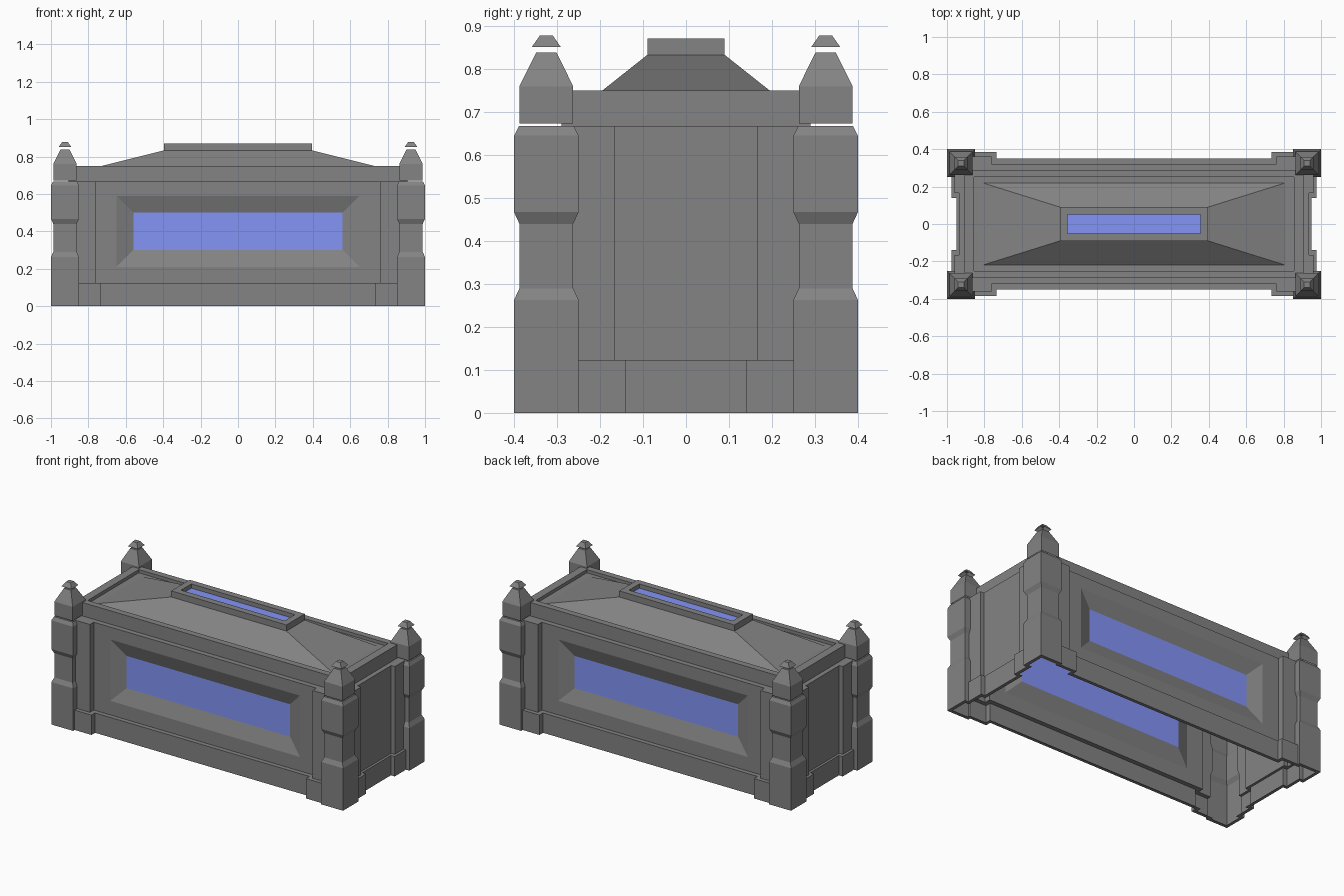
import bpy
import bmesh

if "Cube" in bpy.data.objects:
    bpy.data.objects.remove(bpy.data.objects["Cube"])


def colour(name, rgb):
    mat = bpy.data.materials.new(name)
    mat.diffuse_color = (*rgb, 1)
    mat.use_nodes = True
    mat.node_tree.nodes["Principled BSDF"].inputs["Base Color"].default_value = mat.diffuse_color
    return mat


BLUE = colour("blue_panel", (0.227, 0.30, 0.925))
STONE = colour("dark_stone", (0.227, 0.227, 0.227))
CX, CY = 0.925, 0.325          # corner post centre
CORN = (0.906, 0.29)           # cornice half size


def finish(name, bm, material=STONE):
    bmesh.ops.remove_doubles(bm, verts=bm.verts, dist=1e-5)
    bmesh.ops.recalc_face_normals(bm, faces=bm.faces)
    mesh = bpy.data.meshes.new(name)
    bm.to_mesh(mesh)
    bm.free()
    mesh.materials.append(material)
    obj = bpy.data.objects.new(name, mesh)
    bpy.context.collection.objects.link(obj)
    return obj


def loft(name, rings, cap_end=False, skip=lambda level, seg: False):
    """Skin equal-length rings of points into one flat-faced shell."""
    bm = bmesh.new()
    rows = [[bm.verts.new(p) for p in ring] for ring in rings]
    n = len(rows[0])
    for k in range(len(rows) - 1):
        for i in range(n):
            if not skip(k, i):
                j = (i + 1) % n
                bm.faces.new((rows[k][i], rows[k][j], rows[k + 1][j], rows[k + 1][i]))
    if cap_end:
        bm.faces.new(rows[-1])
    return finish(name, bm)


def inset(name, ring):
    """Single blue face."""
    bm = bmesh.new()
    bm.faces.new([bm.verts.new(p) for p in ring])
    finish(name, bm, BLUE)


def rect(hx, hy, z, cx=0, cy=0):
    return [(cx + sx * hx, cy + sy * hy, z)
            for sx, sy in ((-1, -1), (1, -1), (1, 1), (-1, 1))]


def outline(z, wall, pil, start, h):
    """Plan outline with walls, stepped pilasters and corner posts."""
    wx, wy = wall
    px, py = pil
    sx, sy = start
    q = [(wx, sy), (px, sy), (px, CY - h), (CX + h, CY - h), (CX + h, CY + h),
         (CX - h, CY + h), (CX - h, py), (sx, py), (sx, wy)]
    pts = q + [(-x, y) for x, y in q[::-1]]
    pts += [(-x, -y) for x, y in q] + [(x, -y) for x, y in q[::-1]]
    return [(x, y, z) for x, y in pts]


# Walls: plinth, pilasters and notched posts in one shell, open below
plinth = ((0.95, 0.35), (0.976, 0.385), (0.735, 0.14))
upper = ((0.935, 0.322), (0.96, 0.36), (0.763, 0.165))
rings = [outline(0, (0.93, 0.33), (0.956, 0.365), (0.755, 0.16), 0.055),
         outline(0, *plinth, 0.075),
         outline(0.123, *plinth, 0.075)]
for z, h in ((0.123, 0.075), (0.263, 0.075), (0.29, 0.0625), (0.44, 0.0625),
             (0.467, 0.075), (0.645, 0.075), (0.667, 0.064)):
    rings.append(outline(z, *upper, h))
rings.append([(max(-CORN[0], min(CORN[0], x)), max(-CORN[1], min(CORN[1], y)), z)
              for x, y, z in rings[-1]])
loft("walls", rings, skip=lambda k, i: 3 <= k <= 8 and i in (8, 26))

# Long side panels with splayed recess and blue inset
for side, s in (("front", -1), ("back", 1)):
    def frame(hx, z0, z1, y):
        return [(-hx, s * y, z0), (hx, s * y, z0), (hx, s * y, z1), (-hx, s * y, z1)]
    inner = frame(0.56, 0.3, 0.5, 0.29)
    loft(side + "_panel", [frame(0.763, 0.123, 0.667, 0.322),
                           frame(0.65, 0.21, 0.59, 0.322), inner])
    inset(side + "_inset", inner)

# Cornice, sunken hipped roof and raised top frame
loft("roof", [rect(*CORN, 0.667), rect(*CORN, 0.75), rect(0.855, 0.25, 0.75),
              rect(0.855, 0.25, 0.73), rect(0.81, 0.22, 0.73),
              rect(0.395, 0.09, 0.833), rect(0.395, 0.09, 0.871),
              rect(0.355, 0.05, 0.871), rect(0.355, 0.05, 0.845)])
inset("roof_inset", rect(0.355, 0.05, 0.845))

# Corner post caps with small floating tips
for sx in (-1, 1):
    for sy in (-1, 1):
        c = (sx * CX, sy * CY)
        loft("post_cap", [rect(0.0625, 0.0625, 0.673, *c), rect(0.0625, 0.0625, 0.76, *c),
                          rect(0.024, 0.024, 0.838, *c)], cap_end=True)
        loft("post_tip", [rect(0.034, 0.034, 0.851, *c),
                          rect(0.015, 0.015, 0.878, *c)], cap_end=True)
